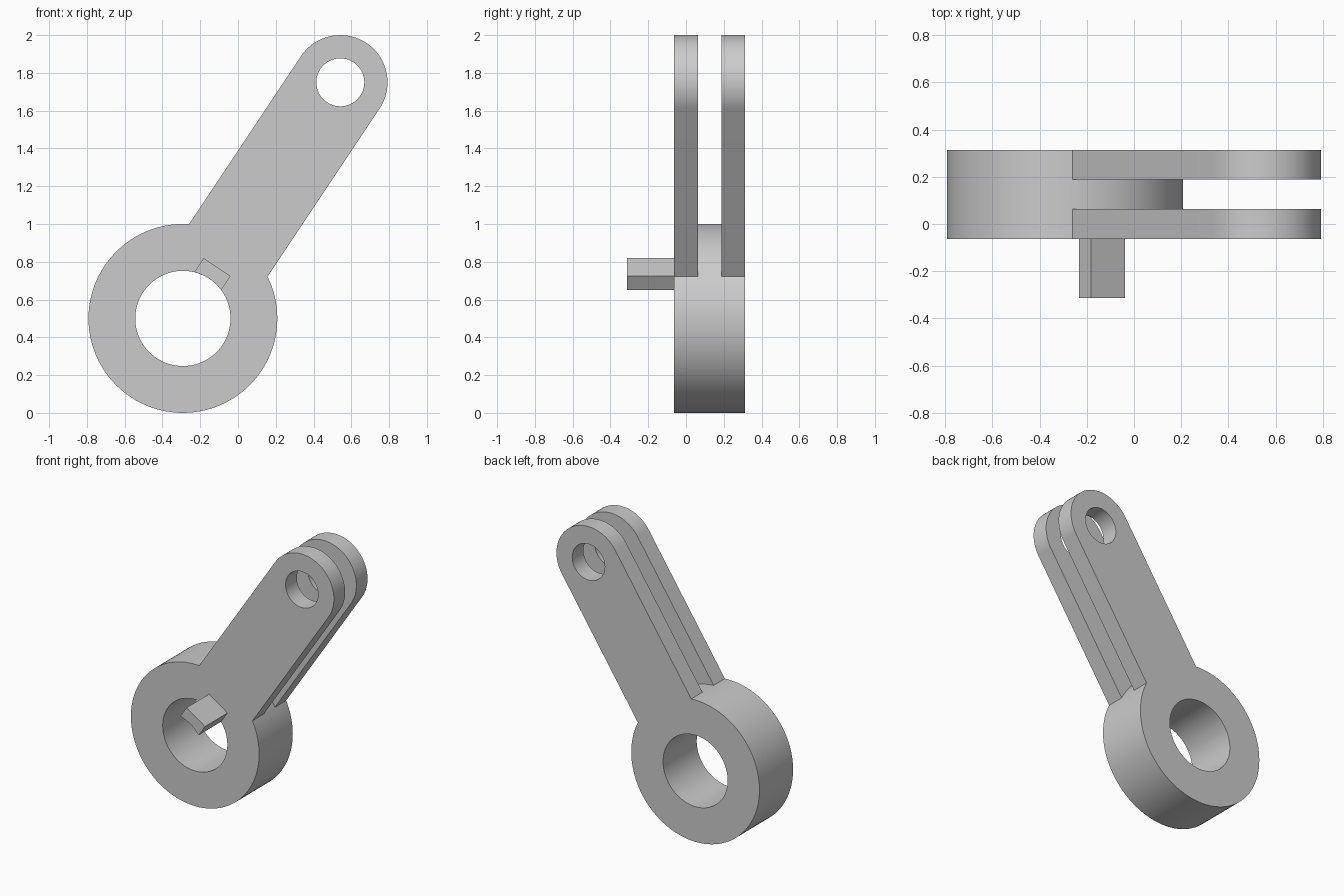
import bpy, bmesh
from math import sin, cos, pi, asin, atan2, hypot
from mathutils import Vector
from mathutils.geometry import tessellate_polygon

cube = bpy.data.objects.get("Cube")
if cube:
    bpy.data.objects.remove(cube, do_unlink=True)

grey = bpy.data.materials.new("plain grey")
grey.use_nodes = True
grey.diffuse_color = (0.6, 0.6, 0.6, 1)
grey.node_tree.nodes["Principled BSDF"].inputs["Base Color"].default_value = (0.6, 0.6, 0.6, 1)

# Hub and pin centres in the x-z plane; profiles use u along the arm, v across it
HUB, PIN = Vector((-0.2917, 0.5)), Vector((0.5417, 1.75))
LENGTH = (PIN - HUB).length
U = (PIN - HUB).normalized()
V = Vector((-U.y, U.x))
HUB_R, BORE_R, ARM_R, PIN_R = 0.5, 0.252, 0.25, 0.127
FRONT, BACK, PLATE = -0.0625, 0.3125, 0.125


def arc(u, r, start, end, n):
    return [(u + r * cos(start + (end - start) * i / n),
             r * sin(start + (end - start) * i / n)) for i in range(n + 1)]


def circle(u, r, n=96):
    return arc(u, r, 0, 2 * pi, n)[:-1]


def extrude(name, loops, y0, y1):
    """Solid from an outline, with holes as the further loops."""
    bm = bmesh.new()
    flat = [[HUB + U * u + V * v for u, v in loop] for loop in loops]
    near, far = ([bm.verts.new((p.x, y, p.y)) for loop in flat for p in loop] for y in (y0, y1))
    for tri in tessellate_polygon([[p.to_3d() for p in loop] for loop in flat]):
        for side in (near, far):
            bm.faces.new([side[i] for i in tri])
    start = 0
    for loop in flat:
        n = len(loop)
        for i in range(n):
            a, b = start + i, start + (i + 1) % n
            bm.faces.new((near[a], near[b], far[b], far[a]))
        start += n
    bmesh.ops.recalc_face_normals(bm, faces=bm.faces)
    mesh = bpy.data.meshes.new(name)
    bm.to_mesh(mesh)
    bm.free()
    mesh.materials.append(grey)
    obj = bpy.data.objects.new(name, mesh)
    bpy.context.collection.objects.link(obj)
    return obj


def activate(obj):
    bpy.ops.object.select_all(action="DESELECT")
    obj.select_set(True)
    bpy.context.view_layer.objects.active = obj


# Hub ring
lever = extrude("forked_lever", [circle(0, HUB_R), circle(0, BORE_R)], FRONT, BACK)

# Two fork plates with round ends and pin holes, rooted inside the hub
root = 0.38
outline = [(root, -ARM_R)] + arc(LENGTH, ARM_R, -pi / 2, pi / 2, 48) + [(root, ARM_R)]
for y in (FRONT, BACK - PLATE):
    plate = extrude("fork_plate", [outline, circle(LENGTH, PIN_R, 64)], y, y + PLATE)
    mod = lever.modifiers.new("join", "BOOLEAN")
    mod.operation, mod.solver, mod.object = "UNION", "EXACT", plate
    activate(lever)
    bpy.ops.object.modifier_apply(modifier=mod.name)
    bpy.data.objects.remove(plate, do_unlink=True)

# Drive key on the front, its inner face following the bore
half, top = 0.086, 0.327
a = asin(half / BORE_R)
key = extrude("drive_key", [arc(0, BORE_R, -a, a, 12) + [(top, half), (top, -half)]],
              FRONT - 0.25, FRONT)

for obj in (lever, key):
    activate(obj)
    bpy.ops.object.shade_smooth_by_angle(angle=pi / 6)
